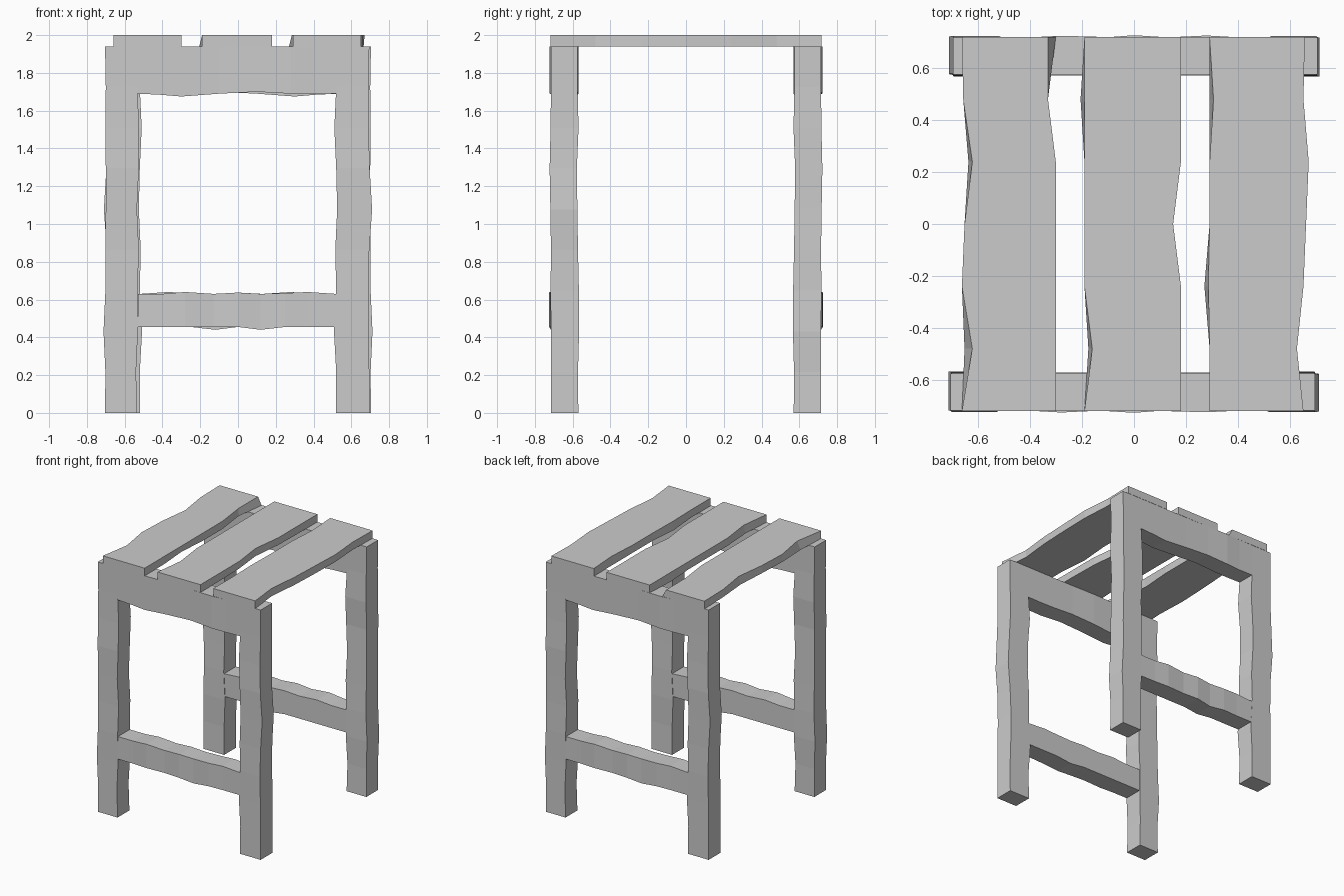
import bpy, bmesh, math
from mathutils import Matrix

if "Cube" in bpy.data.objects:
    bpy.data.objects.remove(bpy.data.objects["Cube"])


def loft(name, rings):
    """Solid beam through a series of four-cornered cross-sections."""
    bm = bmesh.new()
    loops = [[bm.verts.new(p) for p in ring] for ring in rings]
    for a, b in zip(loops, loops[1:]):
        for i in range(4):
            j = (i + 1) % 4
            bm.faces.new((a[i], a[j], b[j], b[i]))
    bm.faces.new(loops[0])
    bm.faces.new(loops[-1])
    bmesh.ops.recalc_face_normals(bm, faces=bm.faces[:])
    me = bpy.data.meshes.new(name)
    bm.to_mesh(me)
    bm.free()
    ob = bpy.data.objects.new(name, me)
    bpy.context.collection.objects.link(ob)
    return ob


def leg(name, left, right):
    front = [-.715, -.715, -.715, -.717, -.715, -.718, -.722, -.717, -.715, -.715]
    back = [-.57, -.572, -.566, -.567, -.572, -.575, -.578, -.569, -.574, -.574]
    n = len(left) - 1
    rings = []
    for i, (l, r, f, b) in enumerate(zip(left, right, front, back)):
        z = 1.94 * i / n
        rings.append([(l, f, z), (r, f, z), (r, b, z), (l, b, z)])
    return loft(name, rings)


def crossbar(name, xs, bottom, top, front, back):
    return loft(name, [[(x, f, lo), (x, b, lo), (x, b, hi), (x, f, hi)]
                       for x, lo, hi, f, b in zip(xs, bottom, top, front, back)])


def slat(name, top_l, top_r, low_l, low_r):
    """Edges listed from front to back; upper and lower edges wander separately."""
    rings = []
    for i, (a, b, c, d) in enumerate(zip(top_l, top_r, low_l, low_r)):
        y = -.717 + 1.434 * i / 6
        rings.append([(a, y, 2), (b, y, 2), (d, y, 1.94), (c, y, 1.94)])
    return loft(name, rings)


# Front frame: two wobbly legs, apron and foot rail
frame = [
    leg("front_left_leg",
        [-.704, -.702, -.712, -.702, -.702, -.700, -.700, -.702, -.700, -.704],
        [-.534, -.540, -.530, -.532, -.525, -.535, -.525, -.523, -.534, -.534]),
    leg("front_right_leg",
        [.518, .520, .508, .520, .515, .525, .520, .510, .520, .520],
        [.695, .695, .693, .690, .695, .710, .697, .692, .693, .695]),
    crossbar("front_apron",
             [-.534, -.42, -.30, -.10, .10, .28, .40, .52],
             [1.69, 1.685, 1.675, 1.69, 1.70, 1.69, 1.688, 1.69],
             [1.94] * 8,
             [-.715, -.715, -.715, -.715, -.717, -.722, -.716, -.715],
             [-.574, -.574, -.574, -.57, -.574, -.574, -.574, -.574]),
    crossbar("front_foot_rail",
             [-.53, -.40, -.28, -.13, 0, .12, .25, .37, .52],
             [.455, .455, .455, .455, .455, .44, .455, .455, .455],
             [.63, .63, .64, .63, .637, .63, .634, .64, .63],
             [-.715, -.716, -.723, -.716, -.724, -.715, -.72, -.715, -.715],
             [-.57] * 9),
]

# Back frame: the front one turned half way round
for ob in frame:
    twin = ob.copy()
    twin.data = ob.data.copy()
    twin.data.transform(Matrix.Rotation(math.pi, 4, 'Z'))
    name = ob.name.replace("front", "back")
    if "left" in name:
        name = name.replace("left", "right")
    else:
        name = name.replace("right", "left")
    twin.name = name
    bpy.context.collection.objects.link(twin)

# Seat slats
slat("left_seat_slat",
     [-.66, -.62, -.66, -.65, -.62, -.655, -.66],
     [-.30, -.30, -.30, -.30, -.30, -.33, -.33],
     [-.66, -.65, -.66, -.65, -.635, -.655, -.66],
     [-.30, -.30, -.318, -.30, -.30, -.33, -.30])
slat("middle_seat_slat",
     [-.19, -.16, -.19, -.19, -.19, -.19, -.19],
     [.18, .18, .18, .15, .18, .18, .18],
     [-.19, -.175, -.19, -.19, -.19, -.205, -.19],
     [.18, .18, .175, .15, .175, .18, .18])
slat("right_seat_slat",
     [.29, .29, .285, .29, .29, .305, .29],
     [.65, .625, .65, .66, .67, .65, .655],
     [.29, .29, .27, .29, .29, .29, .29],
     [.65, .625, .65, .66, .665, .65, .655])
